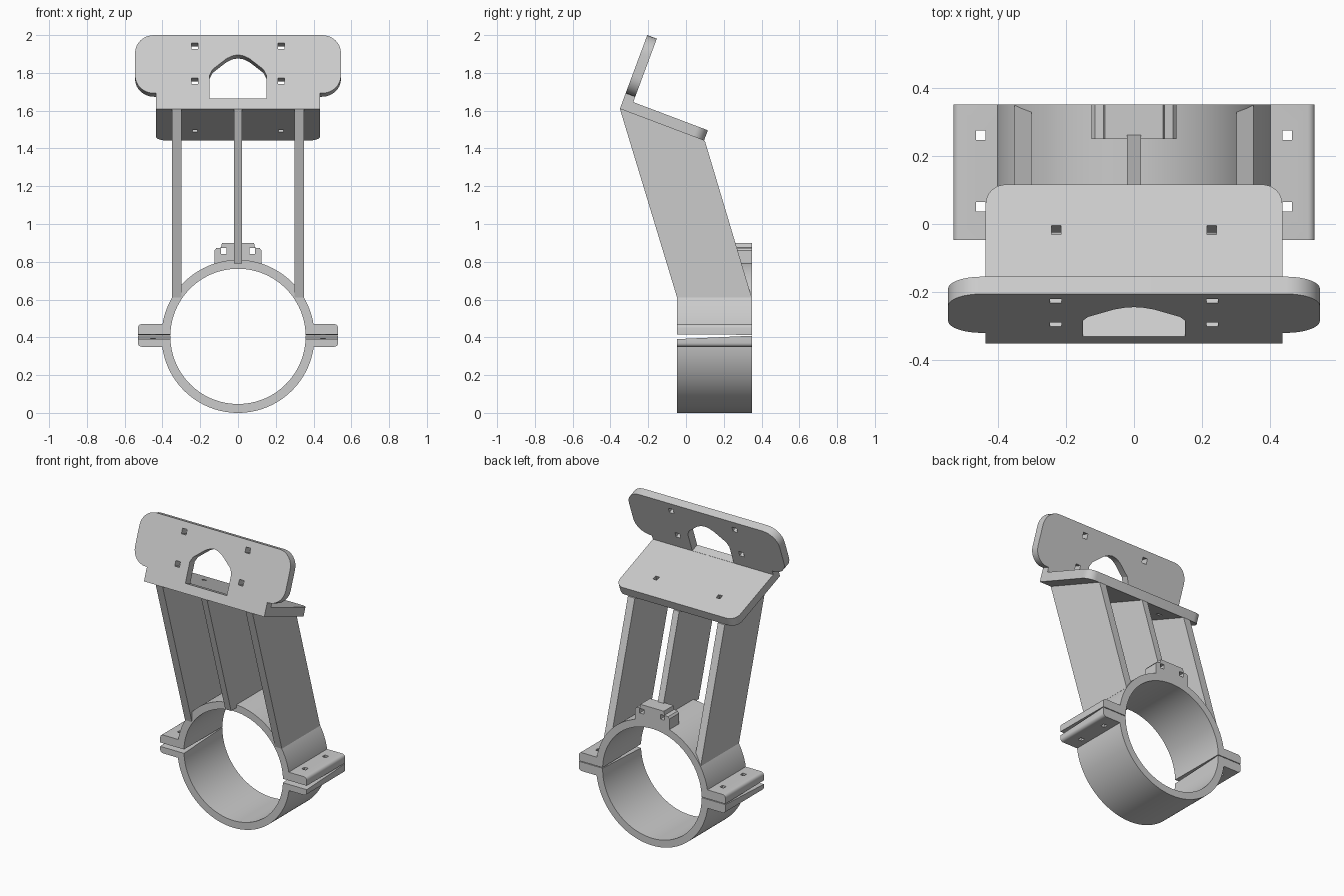
import bpy, bmesh, math
from mathutils import Vector

cube = bpy.data.objects.get("Cube")
if cube:
    bpy.data.objects.remove(cube, do_unlink=True)

grey = bpy.data.materials.new("light_grey")
grey.use_nodes = True
colour = (0.6, 0.6, 0.6, 1)
grey.diffuse_color = colour
grey.node_tree.nodes["Principled BSDF"].inputs["Base Color"].default_value = colour

X, Y, Z = Vector((1, 0, 0)), Vector((0, 1, 0)), Vector((0, 0, 1))


def prism(name, outline, origin, u, v, w, depth):
    """Extrude a 2D outline lying in the u, v plane along w."""
    bm = bmesh.new()
    o = Vector(origin)
    near = [bm.verts.new(o + u * a + v * b) for a, b in outline]
    far = [bm.verts.new(p.co + w * depth) for p in near]
    bm.faces.new(near)
    bm.faces.new(far[::-1])
    n = len(near)
    for i in range(n):
        j = (i + 1) % n
        bm.faces.new((near[i], far[i], far[j], near[j]))
    bmesh.ops.recalc_face_normals(bm, faces=bm.faces[:])
    mesh = bpy.data.meshes.new(name)
    bm.to_mesh(mesh)
    bm.free()
    mesh.materials.append(grey)
    obj = bpy.data.objects.new(name, mesh)
    bpy.context.collection.objects.link(obj)
    return obj


def activate(obj):
    bpy.ops.object.select_all(action='DESELECT')
    obj.select_set(True)
    bpy.context.view_layer.objects.active = obj


def cut(obj, cutters):
    for c in cutters:
        c.hide_render = True
        mod = obj.modifiers.new("cut", 'BOOLEAN')
        mod.operation, mod.solver, mod.object = 'DIFFERENCE', 'EXACT', c
        activate(obj)
        bpy.ops.object.modifier_apply(modifier=mod.name)
        bpy.data.objects.remove(c, do_unlink=True)


def smooth(obj):
    activate(obj)
    bpy.ops.object.shade_smooth_by_angle(angle=math.radians(25))


def arc(cx, cy, rx, ry, start, end, n=8):
    angles = [math.radians(start + (end - start) * i / n) for i in range(n + 1)]
    return [(cx + rx * math.cos(a), cy + ry * math.sin(a)) for a in angles]


def mirrored(half):
    """Close a right-hand outline with its mirror image."""
    return half + [(-a, b) for a, b in reversed(half) if abs(a) > 1e-6]


def square(a, b, s=0.017):
    return [(a - s, b - s), (a + s, b - s), (a + s, b + s), (a - s, b + s)]


FRONT, BACK, HUB = -0.047, 0.35, 0.405
DEPTH = BACK - FRONT


def slit():
    # tapered gap between the upper and lower clamp halves
    return prism("slit_cutter", [(FRONT - 0.01, 0.39), (BACK + 0.01, 0.409),
                                 (BACK + 0.01, 0.413), (FRONT - 0.01, 0.416)],
                 (-1, 0, 0), Y, Z, X, 2)


# Clamp ring
ring = prism("clamp_ring", arc(0, HUB, HUB, HUB, 0, 357, 119), (0, FRONT, 0), X, Z, Y, DEPTH)
bore = prism("bore_cutter", arc(0, HUB, 0.358, 0.358, 0, 357, 119), (0, -1, 0), X, Z, Y, 2)
cut(ring, [bore, slit()])
smooth(ring)

# Bolt ears on both sides of the ring
for side, word in ((1, "left"), (-1, "right")):
    outline = ([(0.375, 0.35)] + arc(0.51, 0.37, 0.02, 0.02, -90, 0, 4)
               + arc(0.51, 0.45, 0.02, 0.02, 0, 90, 4) + [(0.375, 0.47)])
    ear = prism(word + "_clamp_ear", outline, (0, FRONT, 0), X * side, Z, Y, DEPTH)
    holes = [prism("hole_cutter", square(0.45 * side, y, 0.014), (0, 0, 0.2), X, Y, Z, 0.5)
             for y in (0.05, 0.26)]
    cut(ear, [slit()] + holes)
    smooth(ear)


# Leaning support fins
def fin(name, x0, x1, bottom):
    t = (1.61 - bottom) / 1.0
    s = (1.44 - bottom) / 0.83
    outline = [(-0.35, 1.61), (-0.35 + 0.303 * t, bottom),
               (0.1 + 0.248 * s, bottom), (0.1, 1.44)]
    return prism(name, outline, (x0, 0, 0), Y, Z, X, x1 - x0)


fin("left_fin", 0.30, 0.35, 0.61)
fin("right_fin", -0.35, -0.30, 0.61)
fin("middle_fin", -0.021, 0.021, 0.79)

# Small drilled tab on top of the ring
tab = prism("top_tab", mirrored([(0.125, 0.775), (0.125, 0.86), (0.115, 0.872),
                                 (0.09, 0.875), (0.085, 0.9)]),
            (0, 0.25, 0), X, Z, Y, BACK - 0.25)
cut(tab, [prism("hole_cutter", square(0.075 * s, 0.857, 0.015), (0, 0, 0), X, Z, Y, 1)
          for s in (1, -1)])

# Sloping shelf plate
corner = (0, -0.35, 1.61)
down = Vector((0, 0.45, -0.17)).normalized()
lift = Vector((0, 0.17, 0.45)).normalized()
shelf = prism("shelf_plate", mirrored([(0.435, 0)] + arc(0.375, 0.416, 0.06, 0.06, 0, 90)),
              corner, X, down, lift, 0.058)
cut(shelf, [prism("hole_cutter", square(0.228 * s, 0.333, 0.014),
                  Vector(corner) - lift * 0.1, X, down, lift, 0.3) for s in (1, -1)])
smooth(shelf)

# Tilted mounting plate with rounded wings
rise = Vector((0, 0.145, 0.39)).normalized()
inward = Vector((0, 0.39, -0.145)).normalized()
wing = ([(0.435, 0), (0.435, 0.088)] + arc(0.445, 0.188, 0.1, 0.1, -90, 0)
        + arc(0.445, 0.316, 0.1, 0.1, 0, 90))
plate = prism("mounting_plate", mirrored(wing), corner, X, rise, inward, 0.054)
window = mirrored([(0.15, 0.059), (0.15, 0.19), (0.135, 0.222), (0.06, 0.284),
                   (0.03, 0.299), (0, 0.305)])
start = Vector(corner) - inward * 0.1
shapes = [window] + [square(0.23 * s, h) for s in (1, -1) for h in (0.157, 0.355)]
cut(plate, [prism("opening_cutter", o, start, X, rise, inward, 0.3) for o in shapes])
smooth(plate)
